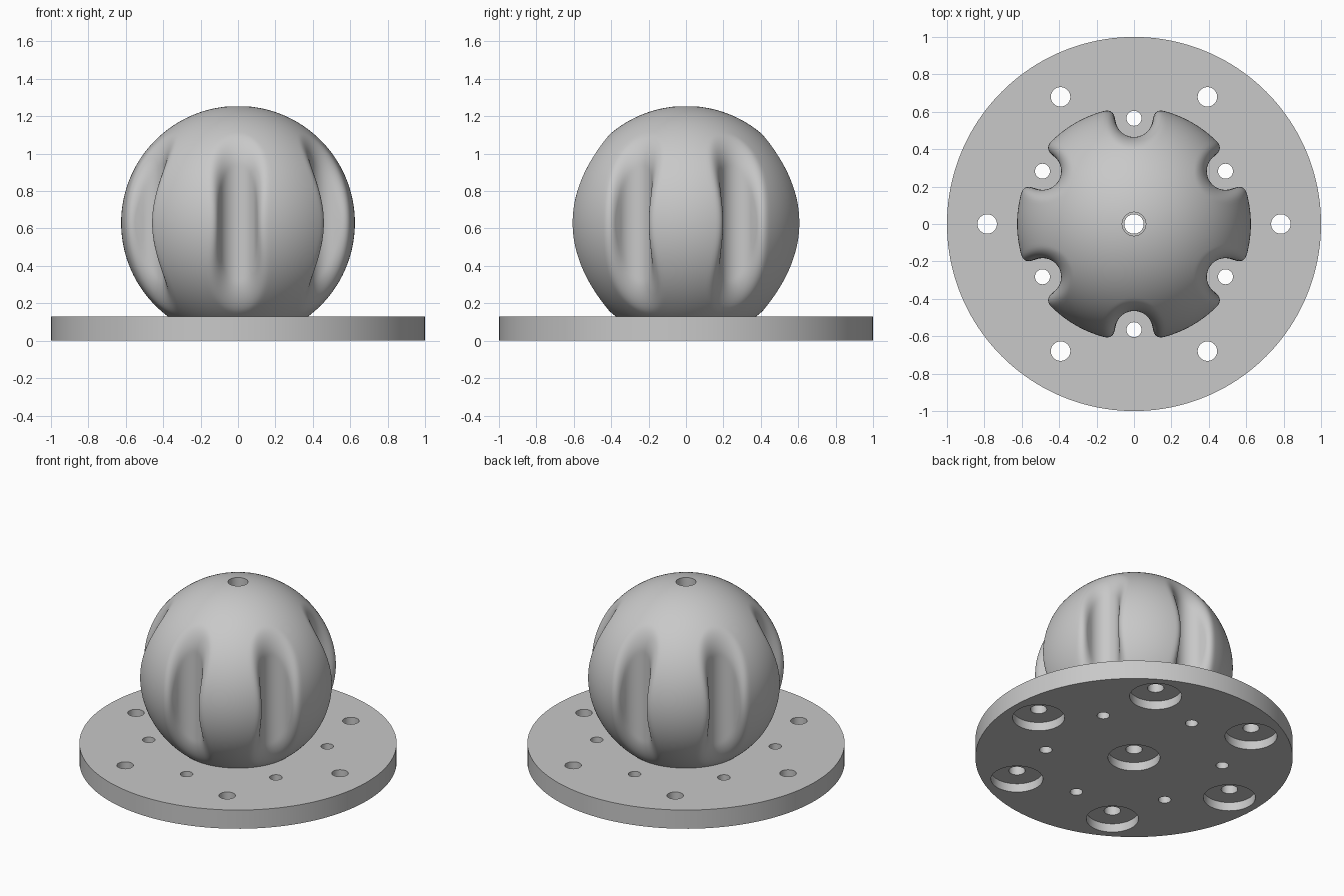
import bpy, bmesh
from math import sin, cos, asin, acos, radians, hypot, pi

cube = bpy.data.objects.get("Cube")
if cube:
    bpy.data.objects.remove(cube)

grey = bpy.data.materials.new("plain grey")
grey.use_nodes = True
grey.diffuse_color = (0.58, 0.58, 0.58, 1)
grey.node_tree.nodes["Principled BSDF"].inputs["Base Color"].default_value = grey.diffuse_color

PLATE = 0.13                      # plate thickness
BALL, MID = 0.625, 0.63           # ball radius and centre height
GROOVE, GROOVE_AT = 0.1, 0.565    # groove radius and its distance from the axis
ROUND = 0.065                     # rounding of the groove edges
BORE = 0.063                      # bore through the ball
STEP = pi / 3


def finish(bm, name):
    bmesh.ops.recalc_face_normals(bm, faces=bm.faces[:])
    mesh = bpy.data.meshes.new(name)
    bm.to_mesh(mesh)
    bm.free()
    obj = bpy.data.objects.new(name, mesh)
    bpy.context.collection.objects.link(obj)
    mesh.materials.append(grey)
    bpy.ops.object.select_all(action='DESELECT')
    obj.select_set(True)
    bpy.context.view_layer.objects.active = obj
    bpy.ops.object.shade_smooth_by_angle(angle=radians(35))


def ring(bm, x, y, z, r, n):
    return [bm.verts.new((x + r * cos(2 * pi * i / n), y + r * sin(2 * pi * i / n), z))
            for i in range(n)]


def wall(bm, a, b):
    n = len(a)
    for i in range(n):
        j = (i + 1) % n
        bm.faces.new((a[i], a[j], b[j], b[i]))


def fill(bm, loops):
    edges = []
    for loop in loops:
        for i, v in enumerate(loop):
            w = loop[(i + 1) % len(loop)]
            edges.append(bm.edges.get((v, w)) or bm.edges.new((v, w)))
    bmesh.ops.triangle_fill(bm, edges=edges, use_beauty=True, normal=(0, 0, 1))


# Round plate with plain pin holes and counterbored bolt holes
bm = bmesh.new()
low, high = ring(bm, 0, 0, 0, 1, 160), ring(bm, 0, 0, PLATE, 1, 160)
wall(bm, low, high)
bottom, top, seats = [low], [high], []
for k in range(6):
    a = STEP * (k + 0.5)
    x, y = GROOVE_AT * cos(a), GROOVE_AT * sin(a)
    lo, hi = ring(bm, x, y, 0, 0.04, 32), ring(bm, x, y, PLATE, 0.04, 32)
    wall(bm, lo, hi)
    bottom.append(lo)
    top.append(hi)
bolts = [(0, 0)] + [(0.785 * cos(STEP * k), 0.785 * sin(STEP * k)) for k in range(6)]
for x, y in bolts:
    mouth, seat = ring(bm, x, y, 0, 0.164, 64), ring(bm, x, y, 0.06, 0.164, 64)
    lo, hi = ring(bm, x, y, 0.06, 0.052, 64), ring(bm, x, y, PLATE, 0.052, 64)
    wall(bm, mouth, seat)
    wall(bm, seat, lo)
    wall(bm, lo, hi)
    bottom.append(mouth)
    top.append(hi)
fill(bm, bottom)
fill(bm, top)
finish(bm, "base_plate")


# Ball with six upright rounded grooves, found by stepping outward to the surface
def reach(azimuth, polar):
    dx, dy, dz = sin(polar) * cos(azimuth), sin(polar) * sin(azimuth), cos(polar)
    t = 0.3
    for _ in range(120):
        a = t - BALL
        b = GROOVE - hypot(t * dx - GROOVE_AT, t * dy)
        d = min(-ROUND, max(a, b)) + hypot(max(a + ROUND, 0), max(b + ROUND, 0))
        t -= d
        if abs(d) < 1e-5:
            break
    return t


# Azimuth samples in half a sector, packed closely at the steep groove wall
HALF, STEEP = 26, radians(10.4)
half = []
for i in range(HALF + 1):
    s = 2 * i / HALF - 1
    span = STEEP if s < 0 else STEP / 2 - STEEP
    half.append(STEEP + (1 if s > 0 else -1) * span * abs(s) ** 1.8)
sector = [(-half[i], i) for i in range(HALF, 0, -1)] + [(half[i], i) for i in range(HALF)]

ROWS = 110
first, last = asin(BORE / BALL), acos((PLATE - MID - 0.003) / BALL)
bm = bmesh.new()
rows = []
for r in range(ROWS + 1):
    polar = first + (last - first) * r / ROWS
    dist = [reach(a, polar) for a in half]
    row = []
    for k in range(6):
        for a, i in sector:
            angle, flat = a + STEP * (k + 0.5), dist[i] * sin(polar)
            row.append(bm.verts.new((flat * cos(angle), flat * sin(angle),
                                     MID + dist[i] * cos(polar))))
    rows.append(row)
for a, b in zip(rows, rows[1:]):
    wall(bm, a, b)

# Bore down the middle and the ball's underside
foot = []
for v in rows[0]:
    foot.append(bm.verts.new((v.co.x, v.co.y, rows[-1][0].co.z)))
wall(bm, rows[0], foot)
wall(bm, foot, rows[-1])
finish(bm, "grooved_ball")
